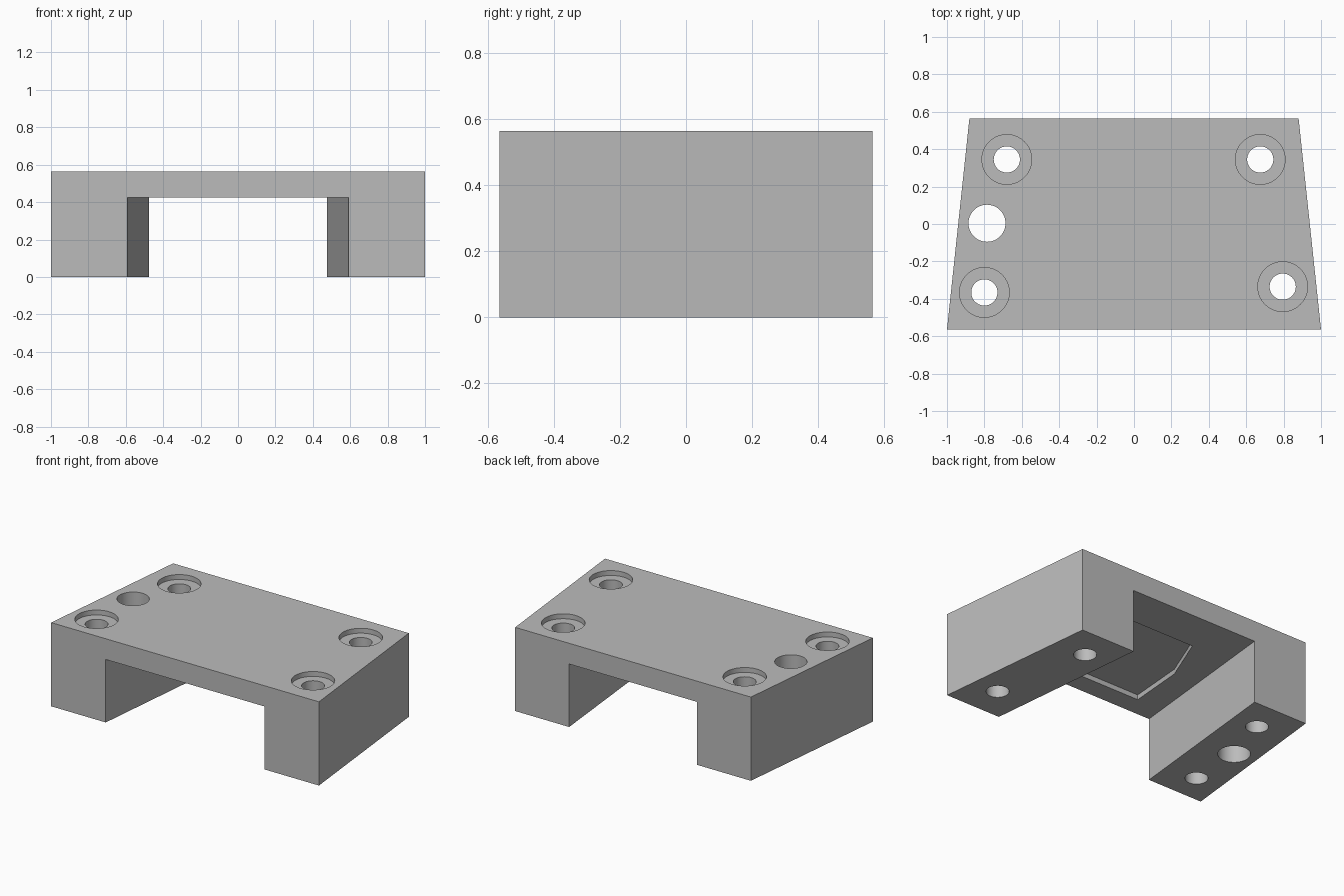
import bpy, bmesh, math

cube = bpy.data.objects.get("Cube")
if cube:
    bpy.data.objects.remove(cube, do_unlink=True)

HEIGHT, CEILING = 0.565, 0.425
POCKET_DEPTH = BORE_DEPTH = 0.033
HALF_DEPTH = 0.565

grey = bpy.data.materials.new("plain grey")
grey.use_nodes = True
grey.diffuse_color = (0.5, 0.5, 0.5, 1)
grey.node_tree.nodes["Principled BSDF"].inputs["Base Color"].default_value = (0.5, 0.5, 0.5, 1)


def prism(name, outline, z0, z1):
    """Extrude a flat outline between two heights."""
    bm = bmesh.new()
    face = bm.faces.new([bm.verts.new((x, y, z0)) for x, y in outline])
    top = bmesh.ops.extrude_face_region(bm, geom=[face])["geom"]
    verts = [v for v in top if isinstance(v, bmesh.types.BMVert)]
    bmesh.ops.translate(bm, verts=verts, vec=(0, 0, z1 - z0))
    bmesh.ops.recalc_face_normals(bm, faces=bm.faces)
    mesh = bpy.data.meshes.new(name)
    bm.to_mesh(mesh)
    bm.free()
    mesh.materials.append(grey)
    obj = bpy.data.objects.new(name, mesh)
    bpy.context.collection.objects.link(obj)
    return obj


def mirrored(side):
    """Close a right-hand outline with its mirror image."""
    return side + [(-x, y) for x, y in reversed(side)]


def circle(cx, cy, r, n=64):
    return [(cx + r * math.cos(2 * math.pi * i / n),
             cy + r * math.sin(2 * math.pi * i / n)) for i in range(n)]


def cut(target, cutter):
    """Subtract the cutter, then discard it."""
    cutter.hide_render = True
    mod = target.modifiers.new("cut", "BOOLEAN")
    mod.operation = "DIFFERENCE"
    mod.solver = "EXACT"
    mod.object = cutter
    bpy.context.view_layer.objects.active = target
    bpy.ops.object.modifier_apply(modifier=mod.name)
    bpy.data.objects.remove(cutter, do_unlink=True)


# Tapered block
block = prism("bridge_block", mirrored([(1, -HALF_DEPTH), (0.88, HALF_DEPTH)]), 0, HEIGHT)

# Tapered channel between the legs, run past both ends
slope = 0.115 / (2 * HALF_DEPTH)
reach = 0.1
channel = mirrored([(0.592 + slope * reach, -HALF_DEPTH - reach),
                    (0.477 - slope * reach, HALF_DEPTH + reach)])
cut(block, prism("channel_cutter", channel, -0.1, CEILING))

# Shallow six-sided pocket in the channel ceiling
pocket = mirrored([(0.39, -0.43), (0.36, -0.05), (0.227, 0.278)])
cut(block, prism("pocket_cutter", pocket, CEILING - 0.1, CEILING + POCKET_DEPTH))

# Counterbored screw holes
for x, y in [(-0.68, 0.345), (0.675, 0.345), (-0.8, -0.366), (0.795, -0.335)]:
    cut(block, prism("bore_cutter", circle(x, y, 0.133), HEIGHT - BORE_DEPTH, HEIGHT + 0.1))
    cut(block, prism("screw_cutter", circle(x, y, 0.07), -0.1, HEIGHT + 0.1))

# Plain through hole
cut(block, prism("hole_cutter", circle(-0.786, 0.004, 0.099), -0.1, HEIGHT + 0.1))

# Smooth hole walls, sharp edges
bpy.ops.object.select_all(action="DESELECT")
block.select_set(True)
bpy.context.view_layer.objects.active = block
bpy.ops.object.shade_smooth_by_angle(angle=math.radians(30))
